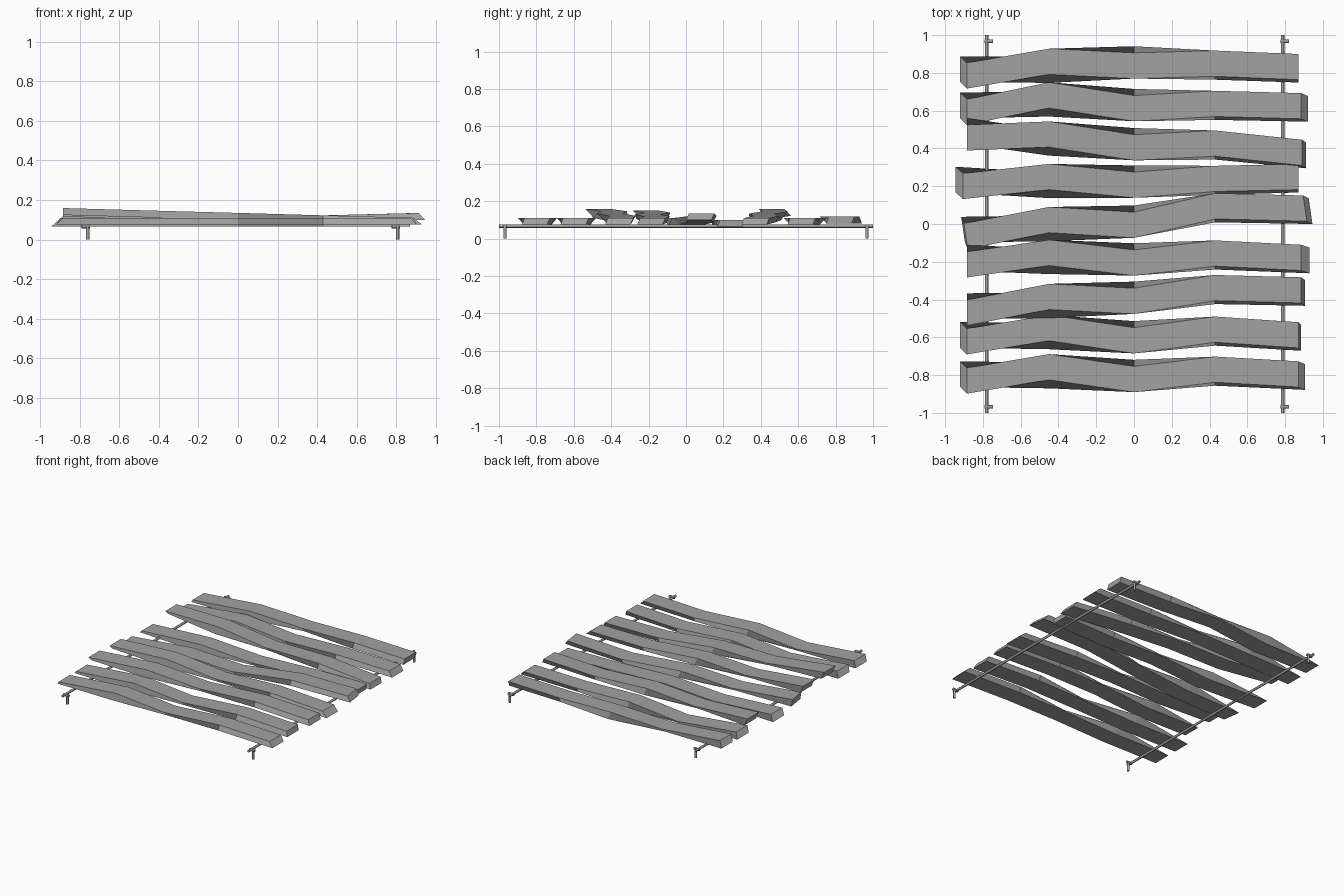
import bpy, bmesh
from mathutils import Vector

cube = bpy.data.objects.get("Cube")
if cube:
    bpy.data.objects.remove(cube)

grey = bpy.data.materials.new("weathered_grey")
grey.use_nodes = True
color = (0.36, 0.36, 0.36, 1)
grey.diffuse_color = color
grey.node_tree.nodes["Principled BSDF"].inputs["Base Color"].default_value = color

HALF = 0.068                                  # half plank width
SHEAR = (-0.035, 0.045, -0.035, 0.018, 0.015)  # top edge drift against the bottom


def finish(bm, name):
    bmesh.ops.recalc_face_normals(bm, faces=bm.faces)
    mesh = bpy.data.meshes.new(name)
    bm.to_mesh(mesh)
    bm.free()
    mesh.materials.append(grey)
    obj = bpy.data.objects.new(name, mesh)
    bpy.context.collection.objects.link(obj)
    return obj


def plank(name, centres, left, right, z, lift=(0, 0), skew=0):
    """Loft four-cornered sections; left and right are (bottom x, top x)."""
    bm = bmesh.new()
    rings = []
    for i, (yc, drift) in enumerate(zip(centres, SHEAR)):
        ends = (left, (-0.45, -0.45), (0, 0), (0.43, 0.43), right)[i]
        rise = lift[0] * (4 - i) / 4 + lift[1] * max(0, i - 2) / 2
        turn = skew if i in (0, 4) else 0
        ring = []
        for top, side in ((0, -1), (0, 1), (1, 1), (1, -1)):
            y = yc + side * HALF - (0 if top else drift)
            height = z[top] + rise
            ring.append(bm.verts.new((ends[top] - side * turn, y, height)))
        rings.append(ring)
    for a, b in zip(rings, rings[1:]):
        for k in range(4):
            n = (k + 1) % 4
            bm.faces.new((a[k], a[n], b[n], b[k]))
    bm.faces.new(rings[0])
    bm.faces.new(rings[-1])
    finish(bm, name)


def bar(name, start, end, radius, sides=8):
    start, end = Vector(start), Vector(end)
    axis = end - start
    bm = bmesh.new()
    bmesh.ops.create_cone(bm, cap_ends=True, segments=sides, radius1=radius,
                          radius2=radius, depth=axis.length)
    bm.transform(axis.to_track_quat('Z', 'Y').to_matrix().to_4x4())
    bmesh.ops.translate(bm, verts=bm.verts, vec=(start + end) / 2)
    obj = finish(bm, name)
    for p in obj.data.polygons:
        p.use_smooth = len(p.vertices) == 4


# Planks, from the back to the front
FLAT = (0.075, 0.11)
BEVEL = (-0.92, -0.885)
SQUARE = (-0.885, -0.885)
plank("plank_1", (.785, .86, .838, .85, .832), BEVEL, (.87, .87), (.08, .118))
plank("plank_2", (.592, .682, .612, .637, .625), BEVEL, (.92, .885), FLAT)
plank("plank_3", (.457, .475, .405, .427, .378), SQUARE, (.91, .89), FLAT, (.048, 0))
plank("plank_4", (.2, .25, .207, .24, .25), (-.945, -.905), (.87, .87), (.065, .1))
plank("plank_5", (-.065, .022, -.005, .095, .083), (-.905, -.89), (.935, .905),
      FLAT, (0, .024), .01)
plank("plank_6", (-.215, -.152, -.205, -.155, -.178), SQUARE, (.93, .885), FLAT, (.04, 0))
plank("plank_7", (-.47, -.385, -.408, -.338, -.35), SQUARE, (.905, .885), FLAT, (.049, 0))
plank("plank_8", (-.622, -.55, -.617, -.558, -.588), BEVEL, (.885, .87), FLAT)
plank("plank_9", (-.83, -.757, -.822, -.77, -.795), BEVEL, (.905, .87), FLAT)

# Two long rods, each with a peg and a cross pin at both ends
for side, x in (("right", -0.78), ("left", 0.787)):
    bar(side + "_rod", (x, -1, 0.067), (x, 1, 0.067), 0.009)
    for end, y in (("front", -0.968), ("back", 0.968)):
        bar(f"{end}_{side}_peg", (x + 0.02, y, 0), (x + 0.02, y, 0.075), 0.009)
        bar(f"{end}_{side}_pin", (x - 0.012, y, 0.067), (x + 0.033, y, 0.067), 0.01)
